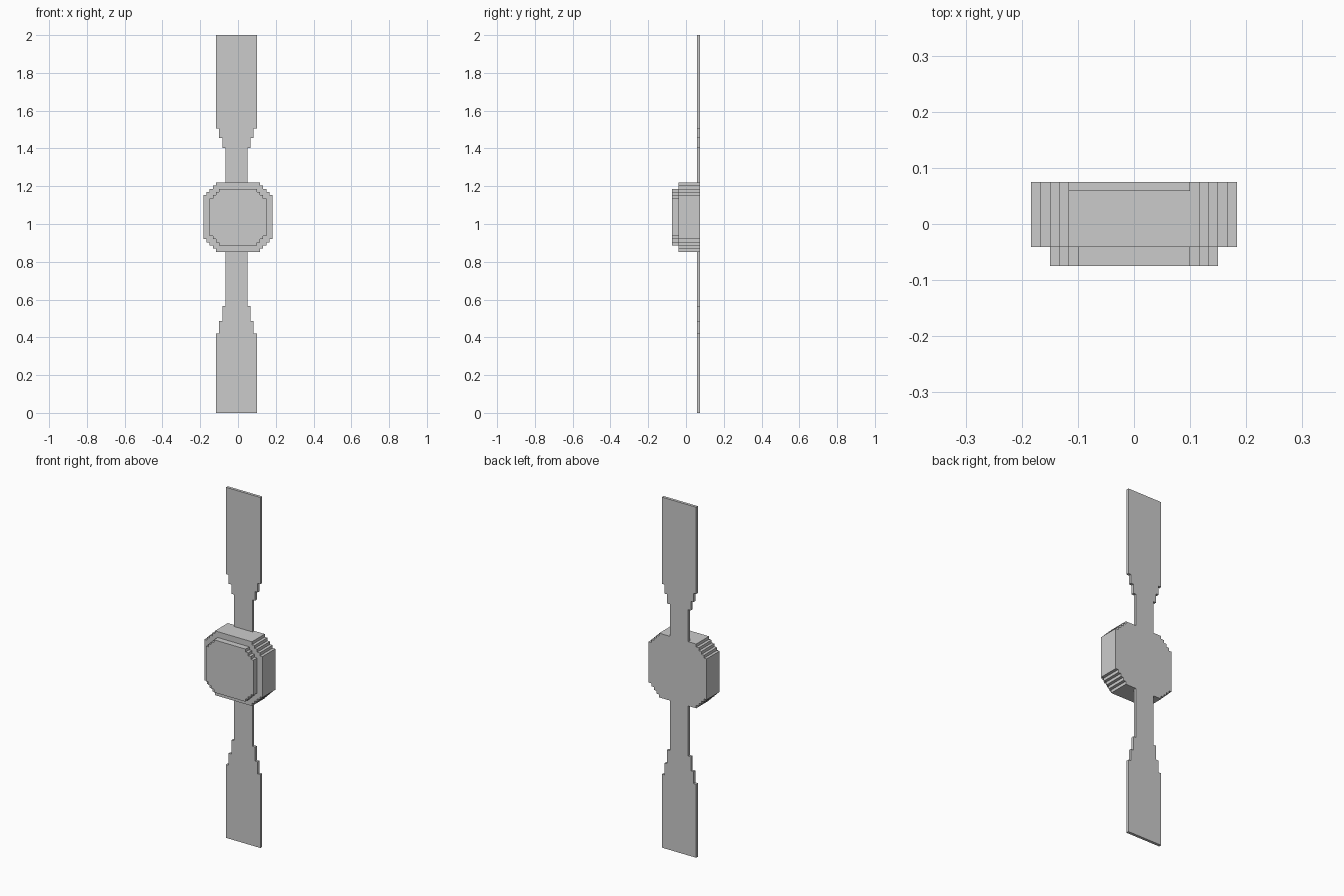
import bpy
import bmesh

if "Cube" in bpy.data.objects:
    bpy.data.objects.remove(bpy.data.objects["Cube"])

S = 1 / 60          # size of one stair step
CASE_Z = 1.036      # height of the watch case centre


def extrude_outline(name, outline, y0, y1):
    """Solid made by sweeping an (x, z) outline from y0 to y1."""
    bm = bmesh.new()
    face = bm.faces.new([bm.verts.new((x, y0, z)) for x, z in outline])
    swept = bmesh.ops.extrude_face_region(bm, geom=[face])
    moved = [v for v in swept["geom"] if isinstance(v, bmesh.types.BMVert)]
    bmesh.ops.translate(bm, verts=moved, vec=(0, y1 - y0, 0))
    bmesh.ops.recalc_face_normals(bm, faces=bm.faces)
    mesh = bpy.data.meshes.new(name)
    bm.to_mesh(mesh)
    bm.free()
    obj = bpy.data.objects.new(name, mesh)
    bpy.context.collection.objects.link(obj)
    return obj


def stepped_octagon(half, steps):
    """Square outline whose corners are cut by small stairs."""
    flat = half - steps * S
    corner = [(half, flat)]
    for i in range(1, steps + 1):
        corner.append((half - i * S, flat + (i - 1) * S))
        corner.append((half - i * S, flat + i * S))
    points = []
    for _ in range(4):
        points += corner
        corner = [(-z, x) for x, z in corner]
    return [(x, z + CASE_Z) for x, z in points]


def strap_outline(levels):
    """Strap outline stepping from the narrow case end to the wide tip."""
    mid = -S / 2
    right = []
    for i in range(4):
        half = (3.5 + i) * S
        right += [(mid + half, levels[i]), (mid + half, levels[i + 1])]
    left = [(2 * mid - x, z) for x, z in reversed(right)]
    return right + left


# Watch case and raised dial
extrude_outline("case", stepped_octagon(11 * S, 4), -0.041, 0.075)
extrude_outline("dial", stepped_octagon(9 * S, 3), -0.075, -0.041)

# Strap halves, flush with the back of the case
extrude_outline("upper_strap", strap_outline([CASE_Z + 11 * S, 1.402, 1.454, 1.505, 2.0]), 0.059, 0.075)
extrude_outline("lower_strap", strap_outline([CASE_Z - 11 * S, 0.567, 0.487, 0.419, 0.0]), 0.059, 0.075)
